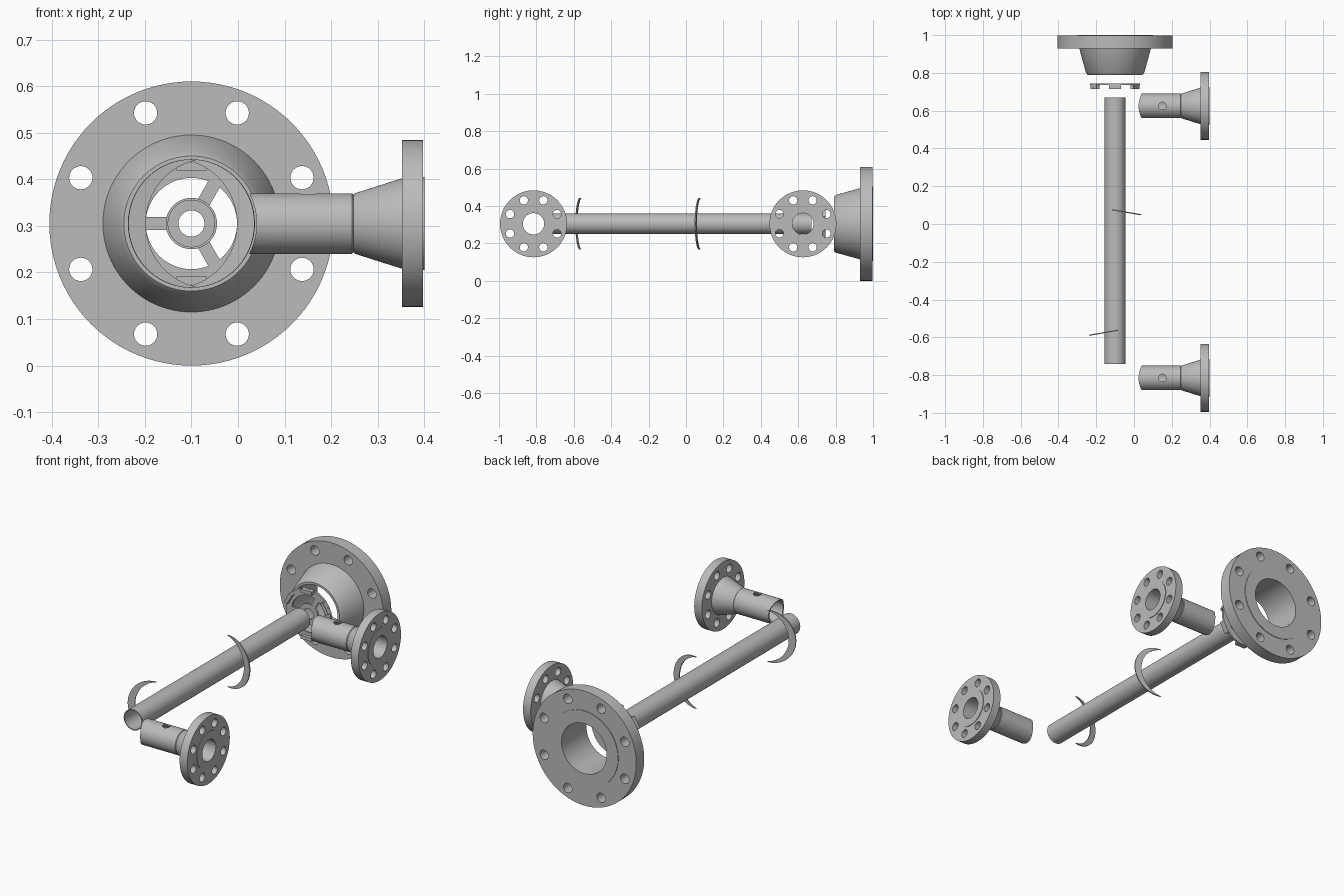
import bpy, bmesh
from math import pi, cos, sin, atan2, radians
from mathutils import Matrix, Vector

cube = bpy.data.objects.get("Cube")
if cube:
    bpy.data.objects.remove(cube, do_unlink=True)

AXIS = Vector((-0.1, 0, 0.305))       # centre line of the vessel, running along y
ALONG_Y = Matrix.Rotation(-pi / 2, 4, 'X')
ALONG_X = Matrix.Rotation(pi / 2, 4, 'Y')

steel = bpy.data.materials.new("grey steel")
steel.use_nodes = True
steel.diffuse_color = (0.5, 0.5, 0.5, 1)
steel.node_tree.nodes["Principled BSDF"].inputs["Base Color"].default_value = steel.diffuse_color


def finish(name, bm, matrix):
    """Turn a bmesh into a named object with the shared material."""
    bmesh.ops.recalc_face_normals(bm, faces=bm.faces)
    bm.transform(matrix)
    mesh = bpy.data.meshes.new(name)
    bm.to_mesh(mesh)
    bm.free()
    mesh.materials.append(steel)
    obj = bpy.data.objects.new(name, mesh)
    bpy.context.collection.objects.link(obj)
    return obj


def lathe(name, profile, matrix, sides=64):
    """Revolve a closed (radius, height) profile around local z."""
    bm = bmesh.new()
    rings = []
    for i in range(sides):
        a = 2 * pi * i / sides
        rings.append([bm.verts.new((r * cos(a), r * sin(a), h)) for r, h in profile])
    n = len(profile)
    for i in range(sides):
        p, q = rings[i], rings[(i + 1) % sides]
        for j in range(n):
            k = (j + 1) % n
            bm.faces.new((p[j], q[j], q[k], p[k]))
    return finish(name, bm, matrix)


def cylinder(name, radius, depth, matrix, sides=32):
    bm = bmesh.new()
    bmesh.ops.create_cone(bm, cap_ends=True, segments=sides, radius1=radius,
                          radius2=radius, depth=depth)
    return finish(name, bm, matrix)


def box(name, size, matrix):
    bm = bmesh.new()
    bmesh.ops.create_cube(bm, size=1)
    bmesh.ops.scale(bm, vec=size, verts=bm.verts)
    return finish(name, bm, matrix)


def cut(obj, cutters):
    """Subtract each cutter, then delete it."""
    bpy.context.view_layer.objects.active = obj
    for c in cutters:
        mod = obj.modifiers.new("cut", 'BOOLEAN')
        mod.operation, mod.solver, mod.object = 'DIFFERENCE', 'EXACT', c
        bpy.ops.object.modifier_apply(modifier=mod.name)
        bpy.data.objects.remove(c, do_unlink=True)


def smooth(obj):
    bpy.ops.object.select_all(action='DESELECT')
    obj.select_set(True)
    bpy.context.view_layer.objects.active = obj
    bpy.ops.object.shade_smooth_by_angle(angle=radians(30))


def bolt_holes(circle, radius, height, matrix):
    """Eight drills evenly spaced on a bolt circle."""
    drills = []
    for i in range(8):
        a = (i + 0.5) * pi / 4
        place = Matrix.Translation((circle * cos(a), circle * sin(a), height))
        drills.append(cylinder("drill", radius, 0.2, matrix @ place))
    return drills


# Large end flange with tapered neck and raised face
to_axis = Matrix.Translation(AXIS) @ ALONG_Y
end_flange = lathe("end_flange", [
    (0.133, 0.79), (0.145, 0.79), (0.154, 0.80), (0.19, 0.93), (0.305, 0.93),
    (0.305, 0.997), (0.2, 0.997), (0.2, 1.0), (0.133, 1.0)], to_axis, 96)
cut(end_flange, bolt_holes(0.257, 0.025, 0.96, to_axis))
smooth(end_flange)

# Long inner tube
smooth(lathe("inner_tube", [(0.05, -0.74), (0.055, -0.74), (0.055, 0.67), (0.05, 0.67)], to_axis))

# Support spider: hub, rim, three spokes and six locating blocks
smooth(lathe("spider_hub", [(0.028, 0.735), (0.055, 0.735), (0.055, 0.745), (0.028, 0.745)], to_axis))
smooth(lathe("spider_rim", [(0.098, 0.735), (0.133, 0.735), (0.133, 0.745), (0.098, 0.745)], to_axis))
for i in range(3):
    turn = Matrix.Rotation(pi / 3 + i * 2 * pi / 3, 4, 'Z')
    box("spider_spoke", (0.052, 0.028, 0.009),
        to_axis @ turn @ Matrix.Translation((0.077, 0, 0.74)))
for i in range(6):
    turn = Matrix.Rotation(pi / 6 + i * pi / 3, 4, 'Z')
    box("locating_block", (0.018, 0.064, 0.028),
        to_axis @ turn @ Matrix.Translation((0.123, 0, 0.73)))

# Two side nozzles, each with a saddle-cut stub, neck and flange
for label, y in (("front", -0.815), ("rear", 0.625)):
    place = Matrix.Translation((0, y, AXIS.z)) @ ALONG_X
    nozzle = lathe(label + "_nozzle", [
        (0.057, 0.0), (0.065, 0.0), (0.065, 0.245), (0.062, 0.248), (0.065, 0.251),
        (0.097, 0.352), (0.179, 0.352), (0.179, 0.397), (0.1, 0.397), (0.1, 0.4),
        (0.057, 0.4)], place)
    saddle = cylinder("saddle", 0.14, 0.4,
                      Matrix.Translation((AXIS.x, y, AXIS.z)) @ ALONG_Y, 96)
    drain = cylinder("drain", 0.02, 0.1, Matrix.Translation((0.15, y, AXIS.z + 0.06)))
    cut(nozzle, [saddle, drain] + bolt_holes(0.136, 0.022, 0.37, place))
    smooth(nozzle)


def crescent(name, y, tilt, side):
    """Thin moon-shaped baffle, horns pointing back across the tube."""
    tip, outer, inner, shift = Vector((-0.015, 0.137)), 0.138, 0.139, -0.039
    steps = 32
    bm = bmesh.new()
    a = atan2(tip.y, tip.x)
    b = atan2(tip.y, tip.x - shift)
    points = []
    for i in range(steps + 1):
        t = a * (1 - 2 * i / steps)
        points.append((outer * cos(t), outer * sin(t)))
    for i in range(1, steps):
        t = b * (2 * i / steps - 1)
        points.append((shift + inner * cos(t), inner * sin(t)))
    face = bm.faces.new([bm.verts.new((side * x, -0.003, z)) for x, z in points])
    extruded = bmesh.ops.extrude_face_region(bm, geom=[face])["geom"]
    bmesh.ops.translate(bm, vec=(0, 0.006, 0),
                        verts=[v for v in extruded if isinstance(v, bmesh.types.BMVert)])
    place = Matrix.Translation((AXIS.x, y, AXIS.z)) @ Matrix.Rotation(tilt, 4, 'Z')
    smooth(finish(name, bm, place))


crescent("rear_baffle", 0.073, radians(-10), 1)
crescent("front_baffle", -0.565, radians(10), -1)
